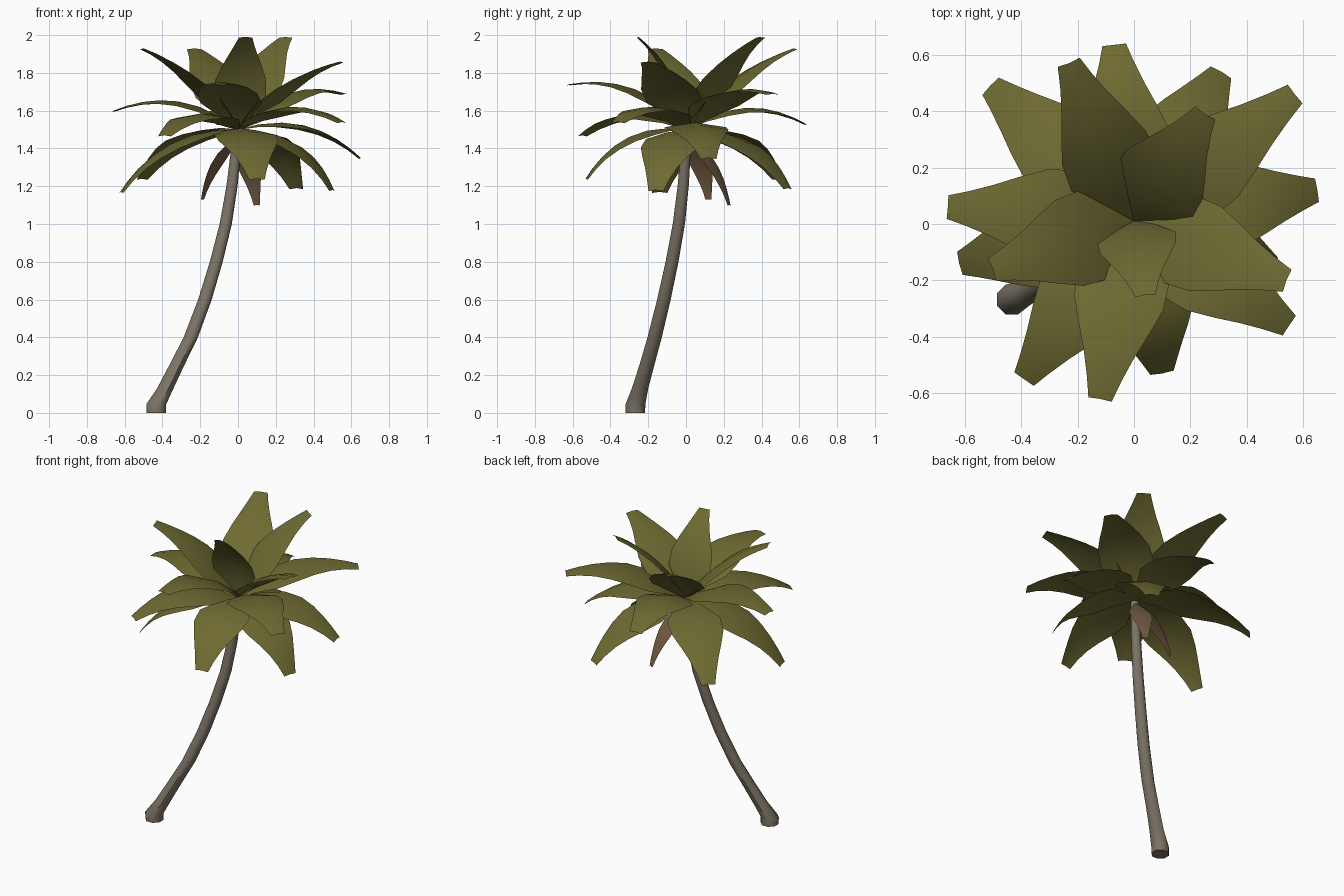
import bpy, bmesh, math
from mathutils import Vector

if "Cube" in bpy.data.objects:
    bpy.data.objects.remove(bpy.data.objects["Cube"])


def material(name, rgb):
    m = bpy.data.materials.new(name)
    m.diffuse_color = (*rgb, 1)
    m.use_nodes = True
    m.node_tree.nodes["Principled BSDF"].inputs["Base Color"].default_value = m.diffuse_color
    return m


LEAF = material("olive leaf", (0.155, 0.145, 0.032))
BARK = material("grey bark", (0.20, 0.17, 0.13))
DEAD = material("dry brown leaf", (0.18, 0.11, 0.058))


def make_object(name, bm, mat, angle):
    mesh = bpy.data.meshes.new(name)
    bm.to_mesh(mesh)
    bm.free()
    mesh.materials.append(mat)
    ob = bpy.data.objects.new(name, mesh)
    bpy.context.collection.objects.link(ob)
    bpy.ops.object.select_all(action='DESELECT')
    ob.select_set(True)
    bpy.context.view_layer.objects.active = ob
    bpy.ops.object.shade_smooth_by_angle(angle=math.radians(angle))
    return ob


# Leaning eight-sided trunk: x, y, z, radius
rings = [(-.433, -.268, 0, .056), (-.433, -.268, .045, .057), (-.385, -.243, .13, .047),
         (-.325, -.208, .25, .043), (-.25, -.166, .40, .041), (-.175, -.117, .60, .039),
         (-.115, -.074, .80, .037), (-.065, -.038, 1.0, .035), (-.032, -.015, 1.2, .032),
         (-.012, -.002, 1.38, .029), (-.005, 0, 1.49, .027)]
bm = bmesh.new()
loops = []
for x, y, z, r in rings:
    loops.append([bm.verts.new((x + r * math.cos(a), y + r * math.sin(a), z))
                  for a in [math.tau * (k + .5) / 8 for k in range(8)]])
for low, high in zip(loops, loops[1:]):
    for k in range(8):
        j = (k + 1) % 8
        bm.faces.new((low[k], low[j], high[j], high[k]))
bm.faces.new(loops[0][::-1])
bm.faces.new(loops[-1])
make_object("trunk", bm, BARK, 50)

# Leaf outline: position along the leaf, half width
OUTLINE = [(0, .012), (.15, .085), (.33, .165), (.5, .16), (.65, .125), (.78, .09), (.9, .062), (1, .042)]


def frond(name, start, tip, bulge, scale, mat):
    """Arched leaf blade from start to tip with a slight fold along the midrib."""
    start, tip = Vector(start), Vector(tip)
    chord = tip - start
    side = Vector((-chord.y, chord.x, 0)).normalized()
    up = chord.cross(side).normalized()
    bm = bmesh.new()
    rows = []
    for t, w in OUTLINE:
        c = start + chord * t + up * (4 * bulge * t * (1 - t))
        w *= scale
        rows.append([bm.verts.new(c + side * w * s - up * abs(s) * w * .15) for s in (-1, 0, 1)])
    for a, b in zip(rows, rows[1:]):
        for k in range(2):
            bm.faces.new((a[k], a[k + 1], b[k + 1], b[k]))
    bmesh.ops.recalc_face_normals(bm, faces=bm.faces)
    if sum((f.normal.dot(up) for f in bm.faces)) < 0:
        bmesh.ops.reverse_faces(bm, faces=bm.faces)
    make_object(name, bm, mat, 60)


# Green crown: tip x, y, z
tips = [(-.07, .635, 1.53), (-.23, .57, 1.93), (-.51, .49, 1.24), (-.66, .06, 1.60),
        (-.62, -.14, 1.17), (-.39, -.55, 1.47), (-.12, -.62, 1.74), (.10, -.53, 1.24),
        (.55, -.36, 1.54), (.54, -.20, 1.86), (.65, .12, 1.35), (.57, .46, 1.69),
        (.31, .54, 1.19), (.25, .39, 1.99), (-.50, -.16, 1.93), (.04, -.25, 1.99),
        (.50, -.16, 1.18)]
for i, tip in enumerate(tips):
    steep = tip[2] > 1.8
    frond(f"leaf_{i + 1}", (0, .01, 1.50), tip, .06 if steep else .10,
          .85 if i == 15 else 1, LEAF)

# Two dry leaves hanging beside the trunk
for i, tip in enumerate([(-.19, .12, 1.13), (.10, .23, 1.10)]):
    frond(f"dry_leaf_{i + 1}", (0, .02, 1.47), tip, .035, .42, DEAD)
